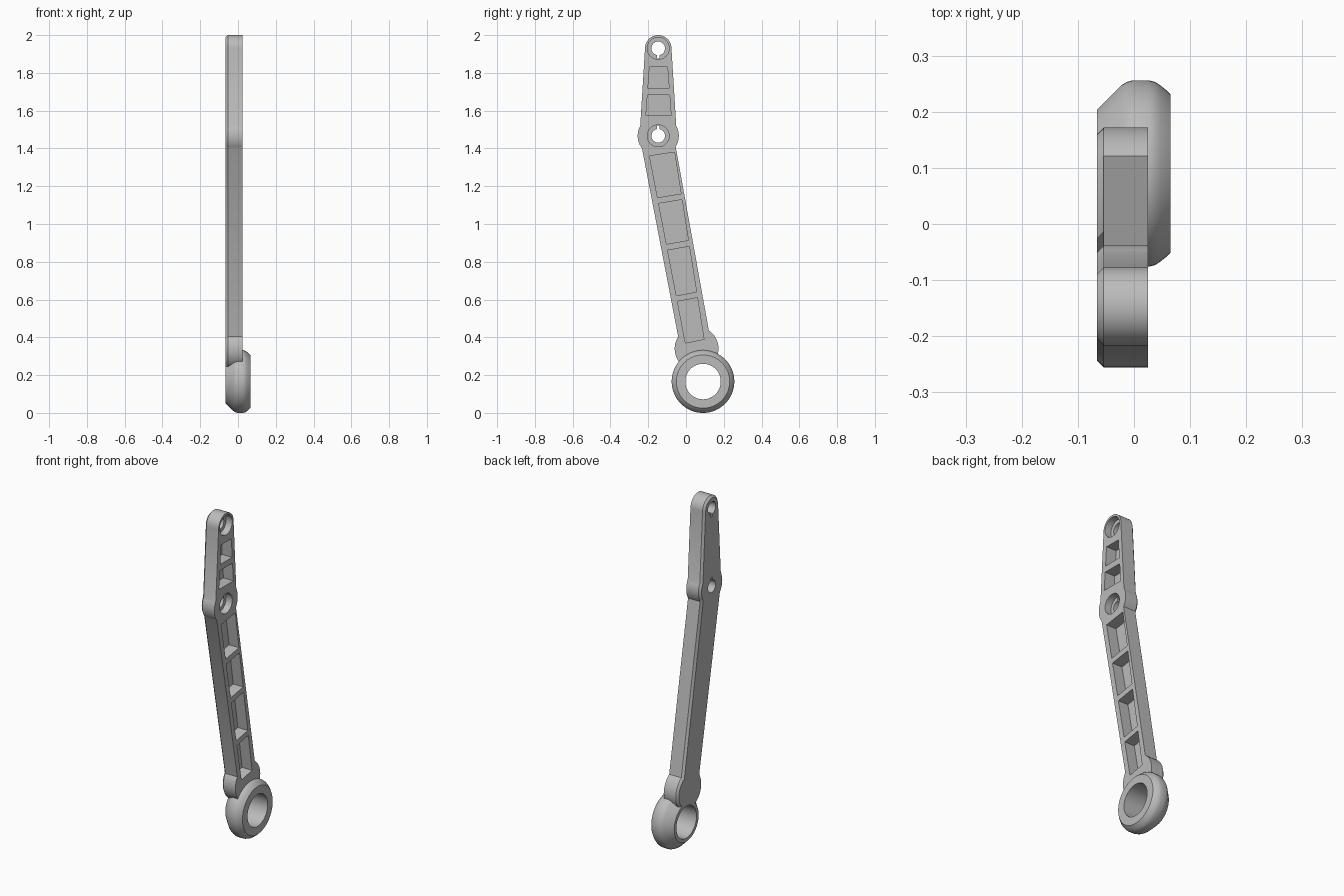
import bpy, bmesh
from math import sin, cos, radians, pi
from mathutils import Vector, Matrix

if "Cube" in bpy.data.objects:
    bpy.data.objects.remove(bpy.data.objects["Cube"])

BACK, FACE, FLOOR = -0.066, 0.025, -0.04
TOP, MID, LOW, RING = (-0.147, 1.93), (-0.147, 1.467), (0.056, 0.34), (0.09, 0.166)

grey = bpy.data.materials.new("plain grey")
grey.use_nodes = True
grey.diffuse_color = (0.5, 0.5, 0.5, 1)
grey.node_tree.nodes["Principled BSDF"].inputs["Base Color"].default_value = (0.5, 0.5, 0.5, 1)


def add_object(name, bm):
    bmesh.ops.recalc_face_normals(bm, faces=bm.faces[:])
    mesh = bpy.data.meshes.new(name)
    bm.to_mesh(mesh)
    bm.free()
    mesh.materials.append(grey)
    obj = bpy.data.objects.new(name, mesh)
    bpy.context.collection.objects.link(obj)
    return obj


def prism(outline, x0, x1):
    """Extrude a (y, z) outline along x."""
    bm = bmesh.new()
    base = bm.faces.new([bm.verts.new((x0, y, z)) for y, z in outline])
    ext = bmesh.ops.extrude_face_region(bm, geom=[base])
    moved = [v for v in ext["geom"] if isinstance(v, bmesh.types.BMVert)]
    bmesh.ops.translate(bm, verts=moved, vec=(x1 - x0, 0, 0))
    return bm


def arc(centre, r, a0, a1, steps):
    angles = [radians(a0 + (a1 - a0) * i / steps) for i in range(steps + 1)]
    return [(centre[0] + r * cos(a), centre[1] + r * sin(a)) for a in angles]


def circle(centre, r):
    return arc(centre, r, 0, 360, 48)[:-1]


def smooth(obj):
    bpy.ops.object.select_all(action='DESELECT')
    obj.select_set(True)
    bpy.context.view_layer.objects.active = obj
    bpy.ops.object.shade_smooth_by_angle(angle=radians(30))


def cut(obj, outline, x0, x1):
    cutter = add_object("cutter", prism(outline, x0, x1))
    cutter.hide_render = True
    bpy.context.view_layer.objects.active = obj
    mod = obj.modifiers.new("cut", 'BOOLEAN')
    mod.operation, mod.solver, mod.object = 'DIFFERENCE', 'EXACT', cutter
    bpy.ops.object.modifier_apply(modifier=mod.name)
    bpy.data.objects.remove(cutter)


# Arm: one outline running round the three bosses, chamfered at the back
outline = (arc(TOP, 0.07, 180, 0, 24) + arc(MID, 0.109, 29, -32, 10)
           + arc(LOW, 0.116, 56, -213, 40) + arc(MID, 0.109, 218, 151, 10))
bm = prism(outline, BACK, FACE)
rim = [e for e in bm.edges if all(abs(v.co.x - BACK) < 1e-5 for v in e.verts)]
bmesh.ops.bevel(bm, geom=rim, offset=0.012, segments=1, affect='EDGES')
arm = add_object("arm", bm)

# Tapered pockets between the ribs
upper = [Vector(p) for p in ((-0.193, 1.83), (-0.212, 1.575), (-0.098, 1.83), (-0.079, 1.575))]
lower = [Vector(p) for p in ((-0.193, 1.36), (-0.003, 0.37), (-0.061, 1.38), (0.095, 0.39))]
spans = [(upper, 0, 0.44), (upper, 0.58, 1), (lower, 0, 0.222), (lower, 0.254, 0.471),
         (lower, 0.504, 0.747), (lower, 0.778, 1)]
for (l0, l1, r0, r1), a, b in spans:
    cut(arm, [l0.lerp(l1, a), r0.lerp(r1, a), r0.lerp(r1, b), l0.lerp(l1, b)], FLOOR, 0.1)

# Stepped bolt holes, each with a small key slot
for (y, z), way in ((TOP, -1), (MID, 1)):
    cut(arm, circle((y, z), 0.058), -0.015, 0.1)
    cut(arm, circle((y, z), 0.036), -0.1, 0.1)
    tip = z + way * 0.054
    cut(arm, [(y - 0.006, z), (y + 0.006, z), (y + 0.006, tip), (y - 0.006, tip)], -0.1, 0.1)

# Clearance for the ring bore
cut(arm, circle(RING, 0.112), -0.1, 0.1)
smooth(arm)

# Ring: lathed section of (x, radius)
section = [(BACK, 0.094), (BACK, 0.114), (-0.023, 0.157), (-0.013, 0.163), (-0.003, 0.166),
           (0.027, 0.166), (0.038, 0.163), (0.047, 0.157), (0.057, 0.149), (0.065, 0.141),
           (0.065, 0.094)]
bm = bmesh.new()
verts = [bm.verts.new((x, 0, r)) for x, r in section]
loop = [bm.edges.new((v, verts[i - 1])) for i, v in enumerate(verts)]
bmesh.ops.spin(bm, geom=verts + loop, cent=(0, 0, 0), axis=(1, 0, 0),
               angle=2 * pi, steps=64, use_merge=True)
bmesh.ops.remove_doubles(bm, verts=bm.verts[:], dist=1e-5)
bmesh.ops.transform(bm, matrix=Matrix.Translation((0, *RING)), verts=bm.verts[:])
smooth(add_object("end_ring", bm))
